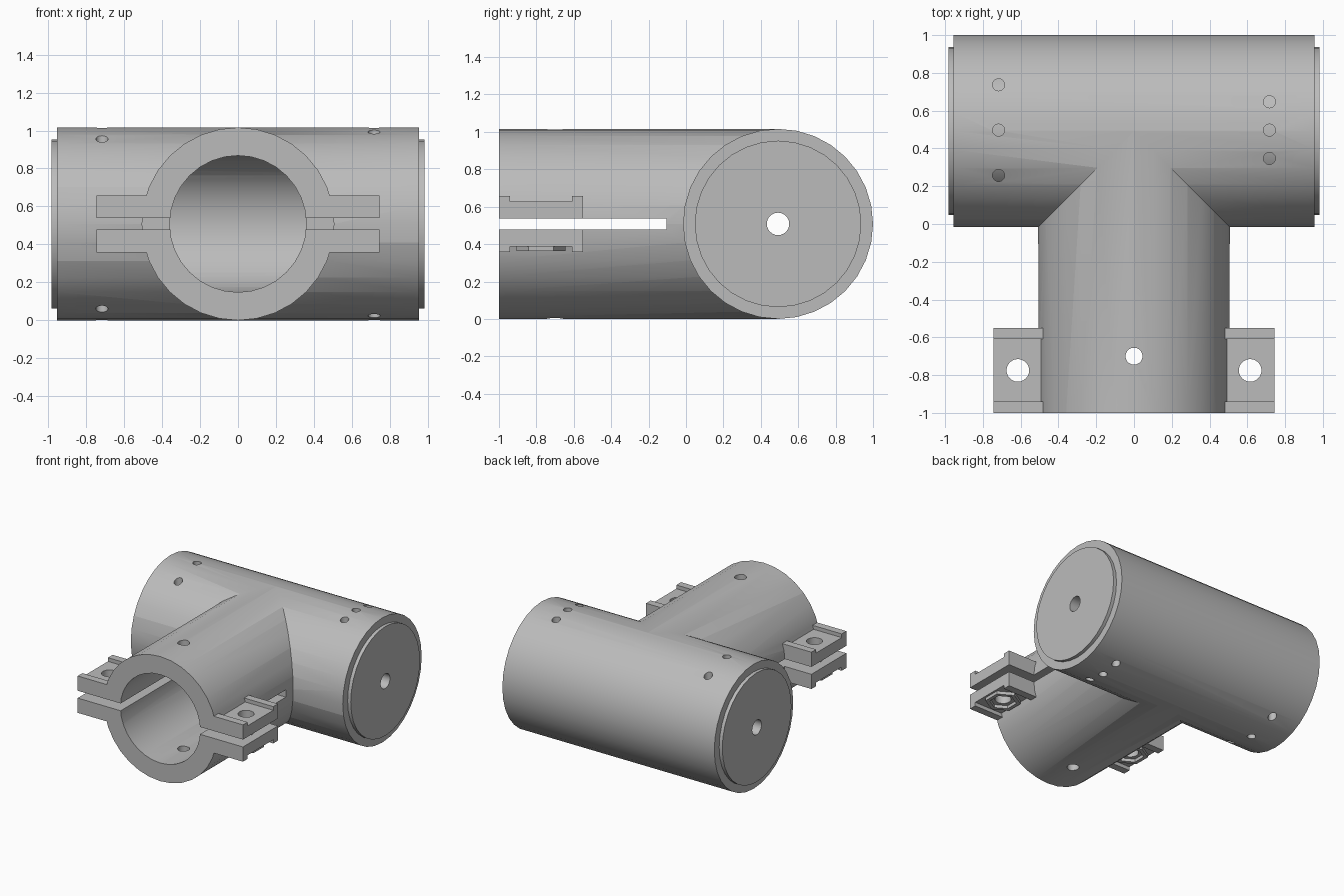
import bpy
import math

if "Cube" in bpy.data.objects:
    bpy.data.objects.remove(bpy.data.objects["Cube"], do_unlink=True)

R, BORE = 0.508, 0.36      # outer and inner pipe radius
AXIS_Y, AXIS_Z = 0.492, 0.508
EAR_X, EAR_Y = 0.615, -0.775

gray = bpy.data.materials.new("plain gray")
gray.use_nodes = True
gray.diffuse_color = (0.5, 0.5, 0.5, 1)
gray.node_tree.nodes["Principled BSDF"].inputs["Base Color"].default_value = (0.5, 0.5, 0.5, 1)


def finish(obj, name):
    obj.name = name
    if not obj.data.materials:
        obj.data.materials.append(gray)
    return obj


def cylinder(name, radius, axis, start, end, a, b, sides=32):
    """Cylinder along an axis from start to end; a, b are the other two coordinates."""
    mid = (start + end) / 2
    loc = {"x": (mid, a, b), "y": (a, mid, b), "z": (a, b, mid)}[axis]
    rot = {"x": (0, math.pi / 2, 0), "y": (math.pi / 2, 0, 0), "z": (0, 0, 0)}[axis]
    bpy.ops.mesh.primitive_cylinder_add(vertices=sides, radius=radius, depth=abs(end - start),
                                        location=loc, rotation=rot)
    bpy.ops.object.transform_apply(location=True, rotation=True, scale=True)
    return finish(bpy.context.object, name)


def box(name, x, y, z):
    bpy.ops.mesh.primitive_cube_add(size=1, location=[(lo + hi) / 2 for lo, hi in (x, y, z)])
    obj = bpy.context.object
    obj.scale = [abs(hi - lo) for lo, hi in (x, y, z)]
    bpy.ops.object.transform_apply(location=True, rotation=True, scale=True)
    return finish(obj, name)


def combine(target, tool, operation="DIFFERENCE"):
    """Apply a boolean and discard the tool."""
    mod = target.modifiers.new("boolean", "BOOLEAN")
    mod.operation = operation
    mod.solver = "EXACT"
    mod.object = tool
    bpy.ops.object.select_all(action="DESELECT")
    bpy.context.view_layer.objects.active = target
    target.select_set(True)
    bpy.ops.object.modifier_apply(modifier=mod.name)
    bpy.data.objects.remove(tool, do_unlink=True)


def smooth(obj):
    bpy.ops.object.select_all(action="DESELECT")
    bpy.context.view_layer.objects.active = obj
    obj.select_set(True)
    bpy.ops.object.shade_smooth_by_angle(angle=math.radians(30))


# Tee body: cross pipe and branch pipe
body = cylinder("tee_body", R, "x", -0.955, 0.955, AXIS_Y, AXIS_Z)
combine(body, cylinder("branch", R, "y", -1, AXIS_Y, 0, AXIS_Z), "UNION")

# Clamp ears with a shallow channel above and below
for side in (-1, 1):
    ear = box("ear", (side * 0.41, side * 0.745), (-1, -0.55), (AXIS_Z - 0.15, AXIS_Z + 0.15))
    for end in (-1, 1):
        combine(ear, box("channel", (side * 0.3, side * 0.9), (-0.94, -0.61),
                         (AXIS_Z + end * 0.12, AXIS_Z + end * 0.3)))
    combine(body, ear, "UNION")

# Bores, clamp slot and drilled holes
combine(body, cylinder("cross_bore", BORE, "x", -1.1, 1.1, AXIS_Y, AXIS_Z))
combine(body, cylinder("branch_bore", BORE, "y", -1.1, AXIS_Y, 0, AXIS_Z))
combine(body, box("clamp_slot", (-0.9, 0.9), (-1.1, -0.105), (AXIS_Z - 0.03, AXIS_Z + 0.03)))
combine(body, cylinder("pin_hole", 0.045, "z", -0.2, 1.2, 0, -0.7, 20))
for side, spread in ((-1, 0.24), (1, 0.15)):
    combine(body, cylinder("bolt_hole", 0.06, "z", -0.2, 1.2, side * EAR_X, EAR_Y, 24))
    for step in (-1, 0, 1):
        combine(body, cylinder("screw_hole", 0.032, "z", -0.2, 1.2,
                               side * 0.717, AXIS_Y + 0.005 + step * spread, 20))
smooth(body)

for side, label in ((-1, "right"), (1, "left")):
    # End cap: flange outside, plug inside, hole through the middle
    cap = cylinder(label + "_end_cap", 0.445, "x", side * 0.95, side * 0.983, AXIS_Y, AXIS_Z)
    combine(cap, cylinder("plug", BORE - 0.002, "x", side * 0.55, side * 0.97, AXIS_Y, AXIS_Z), "UNION")
    combine(cap, cylinder("axle_hole", 0.06, "x", side * 0.4, side * 1.1, AXIS_Y, AXIS_Z, 24))
    smooth(cap)

    # Raised hexagonal nut holder under the lower ear
    top = AXIS_Z - 0.119
    holder = cylinder(label + "_nut_holder", 0.132, "z", top - 0.026, top, side * EAR_X, EAR_Y, 6)
    combine(holder, cylinder("nut_pocket", 0.1, "z", top - 0.1, top + 0.1, side * EAR_X, EAR_Y, 6))
